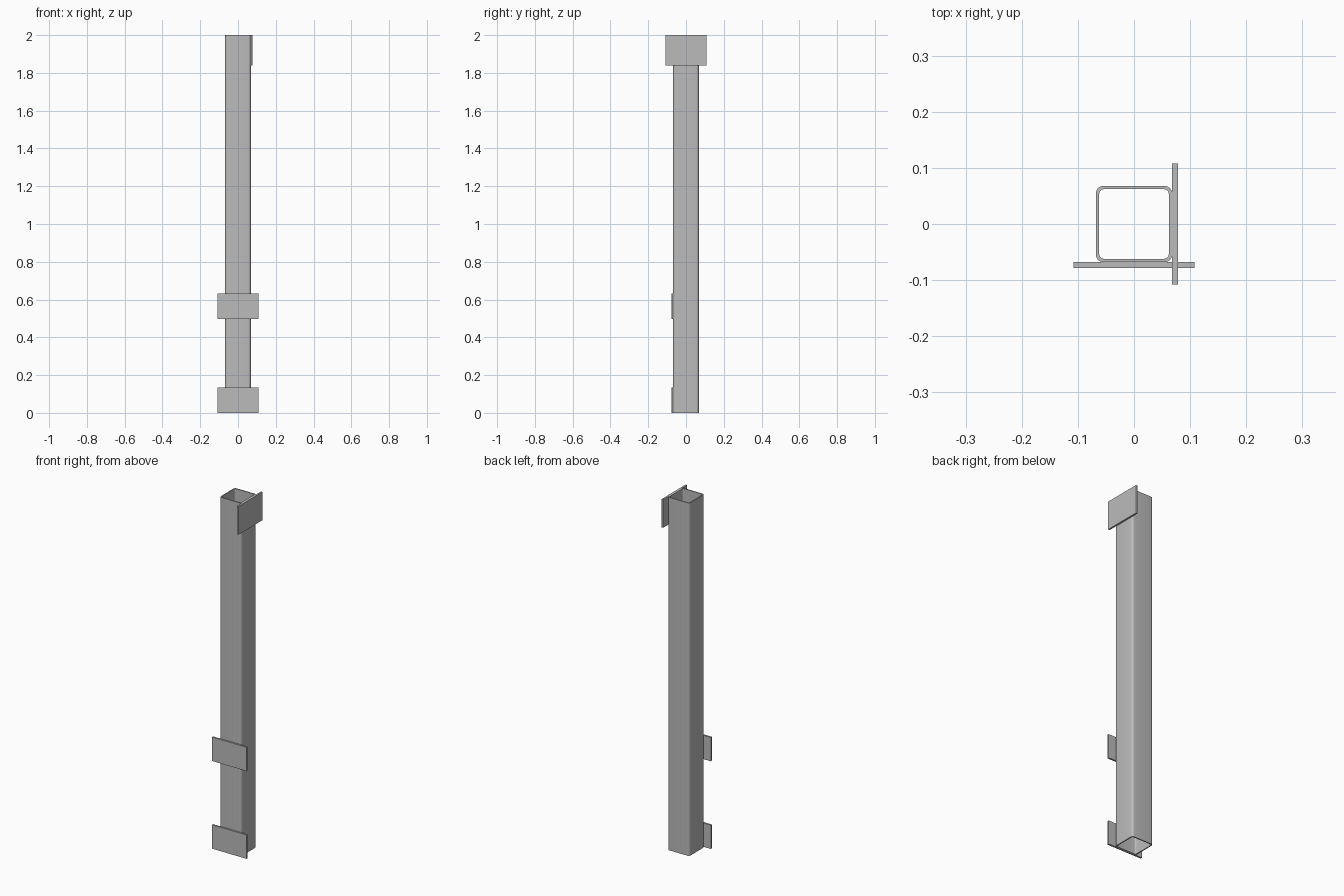
import bpy, bmesh
from math import sin, cos, pi

if "Cube" in bpy.data.objects:
    bpy.data.objects.remove(bpy.data.objects["Cube"], do_unlink=True)

steel = bpy.data.materials.new("grey_steel")
steel.use_nodes = True
colour = (0.5, 0.5, 0.5, 1)
steel.diffuse_color = colour
steel.node_tree.nodes["Principled BSDF"].inputs["Base Color"].default_value = colour

HALF = 0.068       # half width of the tube
WALL = 0.006
HEIGHT = 2.0
PLATE = 0.01       # plate thickness
REACH = 0.108      # half length of a plate


def add_object(name, bm):
    bmesh.ops.recalc_face_normals(bm, faces=bm.faces)
    mesh = bpy.data.meshes.new(name)
    bm.to_mesh(mesh)
    bm.free()
    mesh.materials.append(steel)
    obj = bpy.data.objects.new(name, mesh)
    bpy.context.collection.objects.link(obj)
    return obj


def rounded_square(half, radius, steps=6):
    points = []
    for corner, (sx, sy) in enumerate([(1, 1), (-1, 1), (-1, -1), (1, -1)]):
        for i in range(steps + 1):
            a = (corner + i / steps) * pi / 2
            points.append((sx * (half - radius) + radius * cos(a),
                           sy * (half - radius) + radius * sin(a)))
    return points


def box(name, x, y, z):
    bm = bmesh.new()
    bmesh.ops.create_cube(bm, size=1)
    for v in bm.verts:
        for axis, (low, high) in enumerate((x, y, z)):
            v.co[axis] = high if v.co[axis] > 0 else low
    return add_object(name, bm)


# Hollow square post with rounded corners, open at both ends
bm = bmesh.new()
outer = rounded_square(HALF, 0.014)
inner = rounded_square(HALF - WALL, 0.014 - WALL)
rings = [[bm.verts.new((px, py, z)) for px, py in loop]
         for loop, z in ((outer, 0), (outer, HEIGHT), (inner, HEIGHT), (inner, 0))]
count = len(outer)
for r in range(4):
    a, b = rings[r], rings[(r + 1) % 4]
    for i in range(count):
        j = (i + 1) % count
        bm.faces.new((a[i], a[j], b[j], b[i]))
post = add_object("square_post", bm)
bpy.context.view_layer.objects.active = post
post.select_set(True)
bpy.ops.object.shade_smooth_by_angle(angle=pi / 6)

# Mounting plates: two across the front, one on the left side at the top
for name, z in (("lower_front_plate", (0, 0.135)), ("middle_front_plate", (0.497, 0.632))):
    box(name, (-REACH, REACH), (-HALF - PLATE, -HALF), z)
box("top_side_plate", (HALF, HALF + PLATE), (-REACH, REACH), (1.84, HEIGHT))
